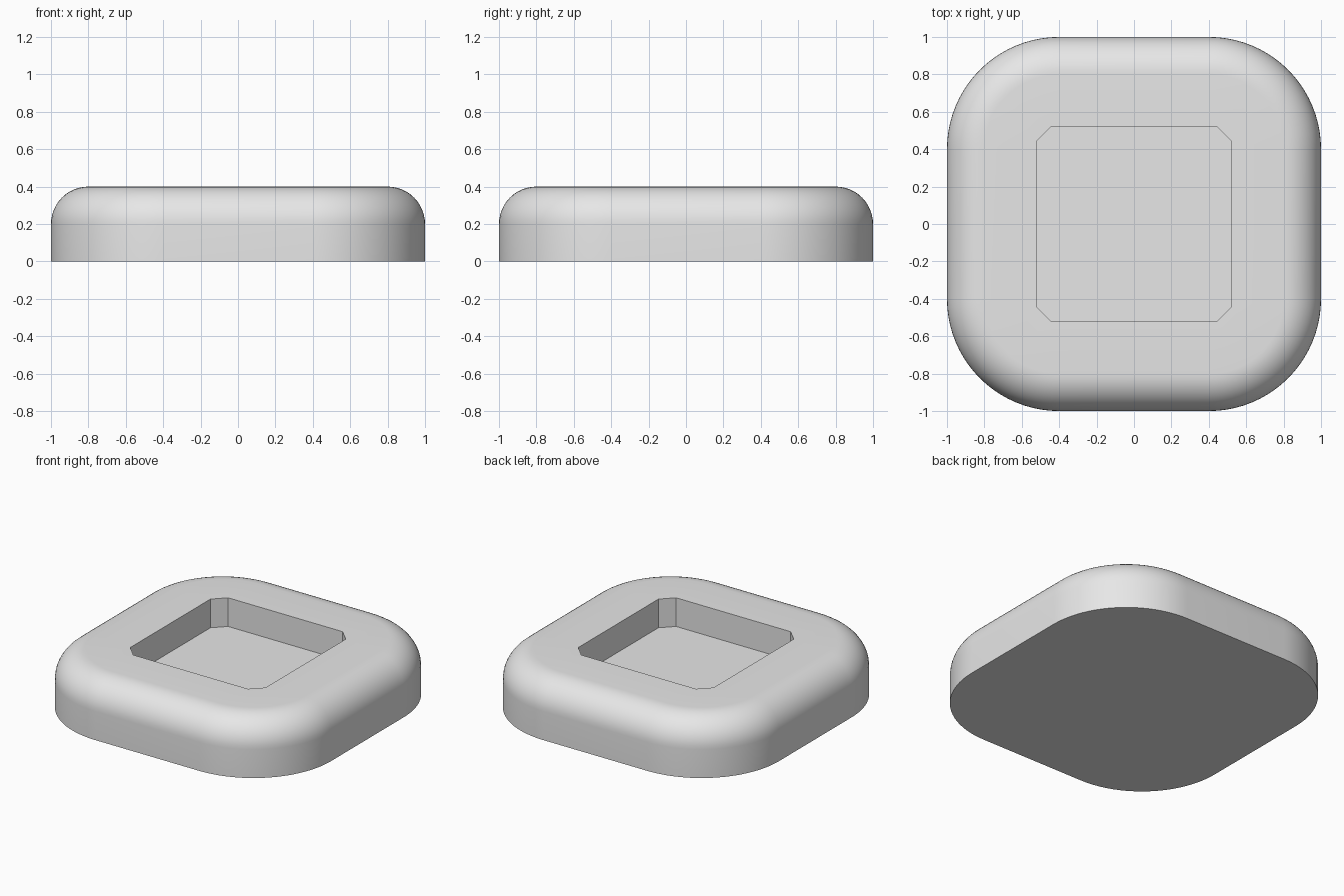
import bpy
import bmesh
from math import sin, cos, pi, radians

cube = bpy.data.objects.get("Cube")
if cube:
    bpy.data.objects.remove(cube, do_unlink=True)

HALF, CORNER, HEIGHT, ROUND = 1.0, 0.6, 0.4, 0.2
POCKET, CHAMFER, FLOOR = 0.522, 0.08, 0.2

grey = bpy.data.materials.new("light grey")
grey.use_nodes = True
grey.diffuse_color = (0.8, 0.8, 0.8, 1)
grey.node_tree.nodes["Principled BSDF"].inputs["Base Color"].default_value = (0.8, 0.8, 0.8, 1)

bm = bmesh.new()


def ring(half, radius, z, steps):
    """Closed loop of edges around a square with rounded (or chamfered) corners."""
    verts = []
    for corner in range(4):
        mid = pi / 4 + corner * pi / 2
        cx = (half - radius) * (1 if cos(mid) > 0 else -1)
        cy = (half - radius) * (1 if sin(mid) > 0 else -1)
        for i in range(steps + 1):
            a = corner * pi / 2 + i / steps * pi / 2
            verts.append(bm.verts.new((cx + radius * cos(a), cy + radius * sin(a), z)))
    return verts


def bridge(low, high):
    n = len(low)
    for i in range(n):
        j = (i + 1) % n
        bm.faces.new((low[i], low[j], high[j], high[i]))


def loop_edges(verts):
    return [bm.edges.get((v, verts[i - 1])) for i, v in enumerate(verts)]


# outer wall and rounded upper rim
STEPS = 20
BEVEL = 12
base = ring(HALF, CORNER, 0, STEPS)
bm.faces.new(base[::-1])
last = base
for i in range(BEVEL + 1):
    a = i / BEVEL * pi / 2
    inset = ROUND * (1 - cos(a))
    step = ring(HALF - inset, CORNER - inset, HEIGHT - ROUND + ROUND * sin(a), STEPS)
    bridge(last, step)
    last = step

# square pocket with chamfered corners
floor = ring(POCKET, CHAMFER, FLOOR, 1)
lip = ring(POCKET, CHAMFER, HEIGHT, 1)
bm.faces.new(floor)
bridge(lip, floor)

# flat top between the rim and the pocket
bmesh.ops.bridge_loops(bm, edges=loop_edges(last) + loop_edges(lip))
bmesh.ops.recalc_face_normals(bm, faces=bm.faces)

mesh = bpy.data.meshes.new("rounded_tray")
bm.to_mesh(mesh)
bm.free()
mesh.materials.append(grey)
tray = bpy.data.objects.new("rounded_tray", mesh)
bpy.context.collection.objects.link(tray)

bpy.ops.object.select_all(action="DESELECT")
tray.select_set(True)
bpy.context.view_layer.objects.active = tray
bpy.ops.object.shade_smooth_by_angle(angle=radians(30))
